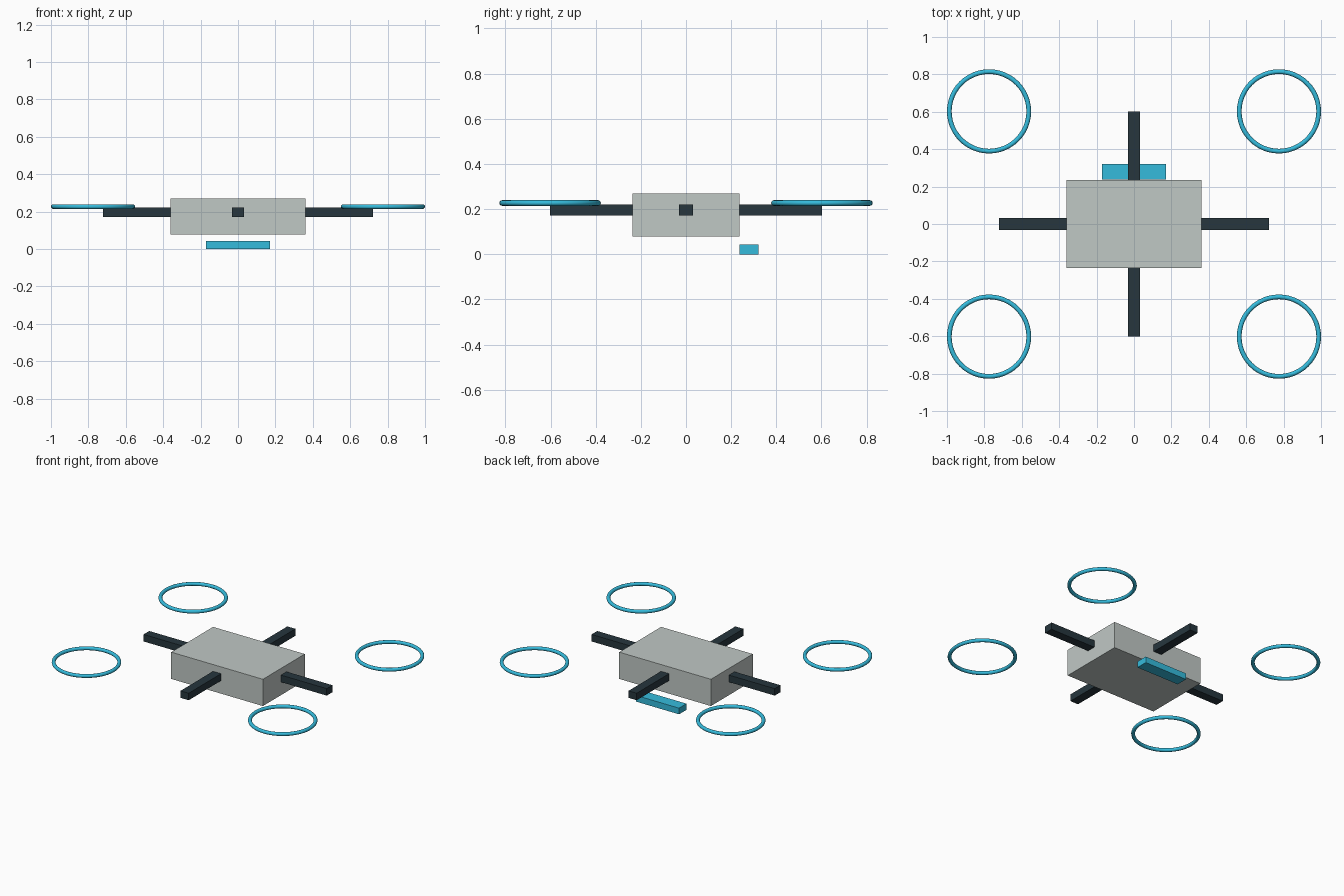
import bpy
import math

if "Cube" in bpy.data.objects:
    bpy.data.objects.remove(bpy.data.objects["Cube"])


def material(name, rgb):
    m = bpy.data.materials.new(name)
    m.diffuse_color = (*rgb, 1.0)
    m.use_nodes = True
    m.node_tree.nodes["Principled BSDF"].inputs["Base Color"].default_value = m.diffuse_color
    return m


SHELL = material("pale_shell", (0.53, 0.58, 0.56))
DARK = material("dark_arm", (0.02, 0.037, 0.048))
CYAN = material("cyan_trim", (0.036, 0.50, 0.72))


def box(name, lo, hi, mat):
    centre = [(a + b) / 2 for a, b in zip(lo, hi)]
    bpy.ops.mesh.primitive_cube_add(size=1, location=centre)
    ob = bpy.context.object
    ob.name = name
    ob.scale = [b - a for a, b in zip(lo, hi)]
    bpy.ops.object.transform_apply(location=False, rotation=False, scale=True)
    ob.data.materials.append(mat)
    return ob


# Body shell
BX, BY = 0.362, 0.236
box("body", (-BX, -BY, 0.078), (BX, BY, 0.269), SHELL)

# Four arms, one from the middle of each side, rooted slightly in the body
W, Z0, Z1, ROOT = 0.032, 0.171, 0.221, 0.02
for s, side, end in ((1, "right", "back"), (-1, "left", "front")):
    x0, x1 = sorted((s * (BX - ROOT), s * 0.723))
    y0, y1 = sorted((s * (BY - ROOT), s * 0.602))
    box(side + "_arm", (x0, -W, Z0), (x1, W, Z1), DARK)
    box(end + "_arm", (-W, y0, Z0), (W, y1, Z1), DARK)

# Low bar behind the body
box("rear_bar", (-0.17, 0.237, 0.0), (0.17, 0.321, 0.044), CYAN)

# Rotor rings at the four corners
for sx, side in ((1, "right"), (-1, "left")):
    for sy, end in ((1, "back"), (-1, "front")):
        bpy.ops.mesh.primitive_torus_add(
            location=(sx * 0.775, sy * 0.602, 0.227),
            major_radius=0.2125, minor_radius=0.0125,
            major_segments=48, minor_segments=12)
        ring = bpy.context.object
        ring.name = f"{end}_{side}_rotor_ring"
        ring.data.materials.append(CYAN)
        bpy.ops.object.shade_smooth_by_angle(angle=math.radians(40))
